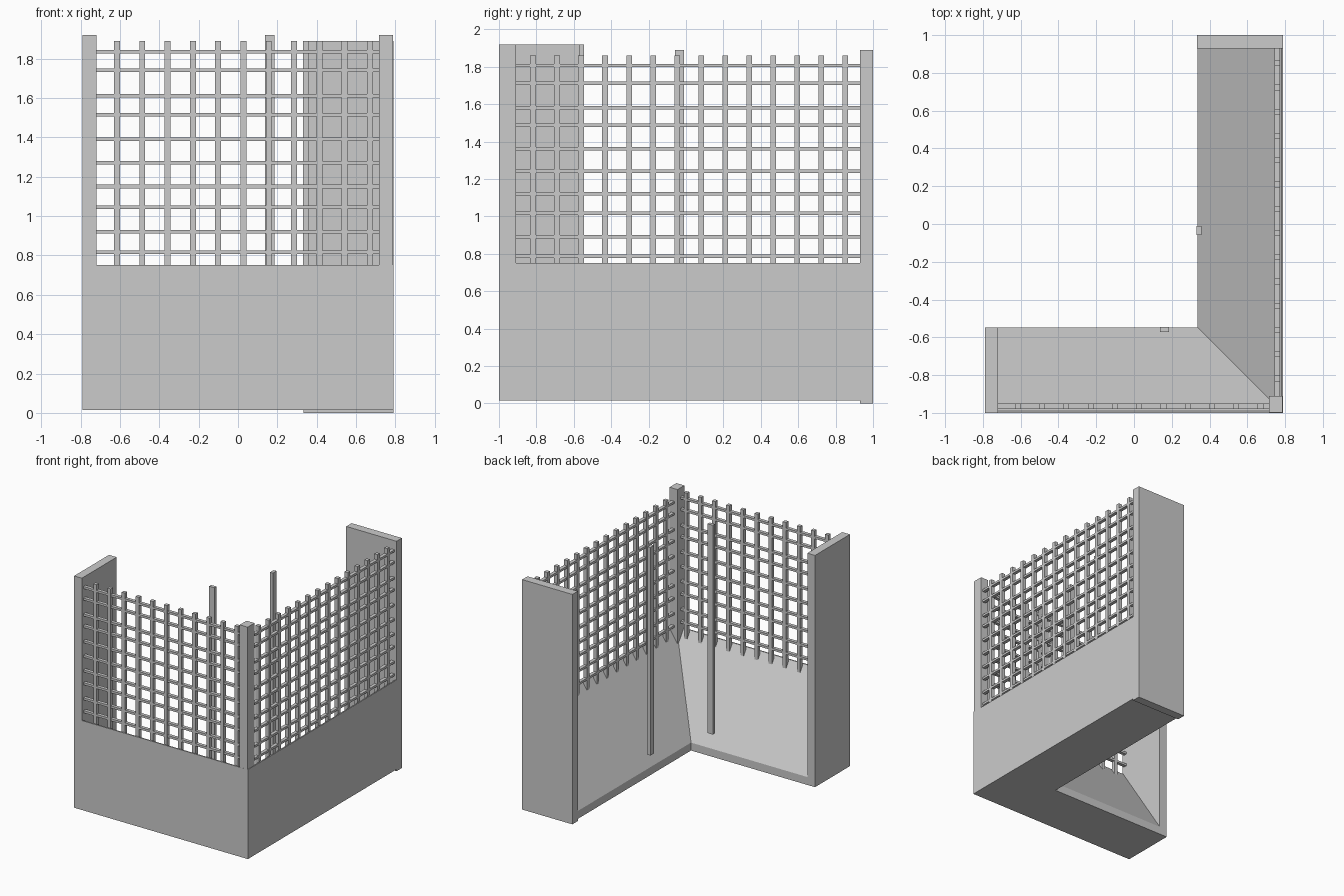
import bpy, bmesh

if "Cube" in bpy.data.objects:
    bpy.data.objects.remove(bpy.data.objects["Cube"])

X, Y = 0.79, 1.0          # half extents
ZB, ZT = 0.015, 0.75      # planter bottom and top


def finish(name, bm):
    bmesh.ops.recalc_face_normals(bm, faces=bm.faces)
    me = bpy.data.meshes.new(name)
    bm.to_mesh(me)
    bm.free()
    ob = bpy.data.objects.new(name, me)
    bpy.context.collection.objects.link(ob)
    return ob


def add_box(bm, x, y, z):
    vs = bmesh.ops.create_cube(bm, size=1)['verts']
    for v in vs:
        for i, (a, b) in enumerate((x, y, z)):
            v.co[i] = (a + b) / 2 + v.co[i] * (b - a)


def box(name, x, y, z):
    bm = bmesh.new()
    add_box(bm, x, y, z)
    return finish(name, bm)


# L-shaped planter base: one sloped profile mitred around the corner
profile = [(0, ZB), (0, ZT), (0.01, ZT), (0.453, 0.08), (0.453, ZB)]
bm = bmesh.new()
rings = []
for station in ("left", "corner", "back"):
    ring = []
    for d, z in profile:
        x = -0.72 if station == "left" else X - d
        y = 0.93 if station == "back" else -Y + d
        ring.append(bm.verts.new((x, y, z)))
    rings.append(ring)
n = len(profile)
for a, b in zip(rings, rings[1:]):
    for i in range(n):
        bm.faces.new((a[i], a[(i + 1) % n], b[(i + 1) % n], b[i]))
bm.faces.new(rings[0])
bm.faces.new(rings[2])
finish("planter_base", bm)

# Tall end panels and corner post
box("left_end_panel", (-X, -0.72), (-Y, -0.547), (ZB, 1.92))
box("back_end_panel", (0.333, X), (0.93, Y), (0, 1.89))
box("corner_post", (0.715, 0.787), (-0.999, -0.91), (0.6, 1.92))

# Loose upright poles along the inner edges
box("front_pole", (0.138, 0.185), (-0.572, -0.545), (0.20, 1.92))
box("side_pole", (0.331, 0.358), (-0.058, -0.011), (0.18, 1.89))

# Trellises: flush upright and cross battens
rails = [0.815, 0.92, 1.045, 1.15, 1.27, 1.39, 1.515, 1.61, 1.74, 1.835]
W, H = 0.015, 0.009       # batten half widths

bm = bmesh.new()
for i in range(11):
    c = -0.615 + i * 0.1285
    add_box(bm, (c - W, c + W), (-0.98, -0.95), (0.69, 1.89))
for z in rails:
    add_box(bm, (-0.725, 0.72), (-0.979, -0.951), (z - H, z + H))
finish("front_trellis", bm)

bm = bmesh.new()
for i in range(14):
    c = -0.818 + i * 0.1284
    add_box(bm, (0.743, 0.773), (c - W, c + W), (0.67, 1.86))
for z in rails:
    z -= 0.028
    add_box(bm, (0.744, 0.772), (-0.915, 0.935), (z - H, z + H))
finish("side_trellis", bm)
